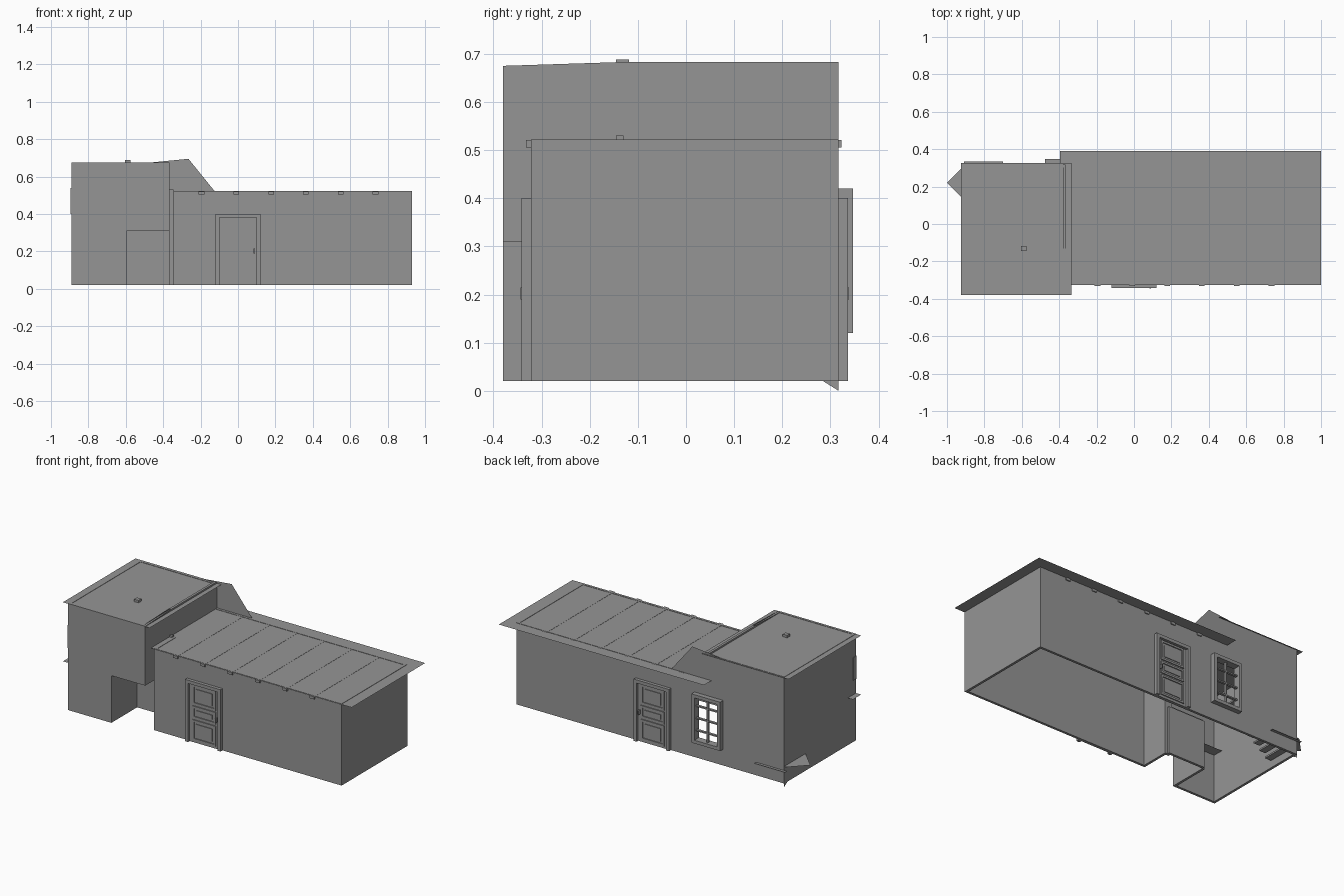
import bpy
import bmesh
from mathutils import Vector

default_cube = bpy.data.objects.get("Cube")
if default_cube:
    bpy.data.objects.remove(default_cube, do_unlink=True)

# One plain plaster grey covers the whole building
plaster = bpy.data.materials.new("plaster_grey")
plaster.use_nodes = True
grey = (0.3, 0.3, 0.3, 1)
plaster.diffuse_color = grey
plaster.node_tree.nodes["Principled BSDF"].inputs["Base Color"].default_value = grey


def finish(name, bm):
    mesh = bpy.data.meshes.new(name)
    bm.to_mesh(mesh)
    bm.free()
    mesh.materials.append(plaster)
    obj = bpy.data.objects.new(name, mesh)
    bpy.context.collection.objects.link(obj)
    return obj


def box(name, x, y, z):
    """Box from three (low, high) ranges."""
    bm = bmesh.new()
    bmesh.ops.create_cube(bm, size=1)
    ranges = [sorted(pair) for pair in (x, y, z)]
    for v in bm.verts:
        v.co = Vector([r[0] if c < 0 else r[1] for c, r in zip(v.co, ranges)])
    return finish(name, bm)


def sheet(name, points):
    """Single flat polygon."""
    bm = bmesh.new()
    bm.faces.new([bm.verts.new(p) for p in points])
    return finish(name, bm)


def flat(name, x, y, z):
    """Horizontal rectangle."""
    return sheet(name, [(x[0], y[0], z), (x[1], y[0], z), (x[1], y[1], z), (x[0], y[1], z)])


def frame(name, x, y, z, width):
    """Four bars round an upright opening."""
    box(name + "_left_bar", (x[1] - width, x[1]), y, z)
    box(name + "_right_bar", (x[0], x[0] + width), y, z)
    inner = (x[0] + width, x[1] - width)
    box(name + "_top_bar", inner, y, (z[1] - width, z[1]))
    box(name + "_bottom_bar", inner, y, (z[0], z[0] + width))


# Shared building lines
thick = 0.015
base, eave, overhang, tower_top = 0.02, 0.522, 0.31, 0.675
west, tower_east, main_west, east = -0.89, -0.365, -0.345, 0.93
tower_front, front, recess, back = -0.38, -0.322, -0.13, 0.317
porch_west = -0.595
full = (base, eave)
upper = (overhang, tower_top)
lower = (base, overhang)

# Main hall walls
box("hall_front_wall", (main_west, east), (front, front + thick), full)
box("hall_east_wall", (east - thick, east), (front, back), full)
box("hall_west_wall", (main_west, main_west + thick), (front, recess), full)

# Back wall with the window opening left free
win_x, win_z = (-0.475, -0.28), (0.12, 0.42)
back_y = (back - thick, back)
box("back_wall_east", (win_x[1], east), back_y, full)
box("back_wall_west", (west, win_x[0]), back_y, full)
box("back_wall_under_window", win_x, back_y, (base, win_z[0]))
box("back_wall_over_window", win_x, back_y, (win_z[1], eave))
box("tower_back_wall", (west, tower_east), back_y, (eave, tower_top))

# Tower walls, overhanging an open porch
box("tower_west_wall", (west, west + thick), (tower_front, back), (base, tower_top))
box("tower_front_wall", (west, tower_east), (tower_front, tower_front + thick), upper)
box("tower_front_lower_wall", (west, porch_west), (tower_front, tower_front + thick), lower)
box("porch_side_wall", (porch_west - thick, porch_west), (tower_front, recess), lower)
box("porch_back_wall", (porch_west, main_west), (recess, recess + thick), lower)
box("porch_ceiling", (porch_west, tower_east), (tower_front, recess), (overhang, overhang + thick))
box("tower_east_front_wall", (tower_east - thick, tower_east), (tower_front, recess), upper)
box("tower_east_back_wall", (tower_east - thick, tower_east), (recess, back), (eave - thick, tower_top))
box("porch_corner_post", (tower_east, main_west), (recess - thick, recess), (base, 0.53))

# Raised parapet on the east side of the tower
rise = tower_top + 0.008
for x in (tower_east - thick, tower_east):
    sheet("tower_parapet", [(x, tower_front, tower_top - thick), (x, back, tower_top - thick),
                            (x, back, rise), (x, recess, rise), (x, tower_front, tower_top)])
flat("tower_parapet_cap", (tower_east - thick, tower_east), (recess, back), rise)

# Sloped back gable between the tower and the hall roof
gable = [(-0.47, tower_top), (-0.265, 0.695), (-0.125, eave), (-0.47, eave)]
sheet("back_gable", [(x, back, z) for x, z in gable])

# Thin roofs
flat("hall_roof", (-0.395, 1), (front - 0.003, 0.39), eave - 0.002)
flat("tower_roof", (-0.925, -0.335), (tower_front, 0.325), tower_top - 0.002)
flat("tower_ledge", (-0.925, porch_west), (tower_front, -0.3), overhang)
box("roof_vent", (-0.605, -0.575), (-0.145, -0.118), (tower_top - thick, 0.688))

# Beams poking through both long walls
for i in range(6):
    x = -0.195 + 0.186 * i
    box("roof_beam", (x - thick, x + thick), (front - 0.01, back + 0.006), (0.505, eave - 0.001))


# Panelled doors
def door(side, wall, out):
    def depth(a, b):
        return (wall + out * a, wall + out * b)
    post, top = 0.02, 0.4
    half = 0.12
    for s in (-1, 1):
        box(side + "_door_post", (s * (half - post), s * half), depth(-thick, 0.02), (base, top))
    box(side + "_door_lintel", (post - half, half - post), depth(-thick, 0.02), (top - post, top))
    box(side + "_door_leaf", (post - half, half - post), depth(-thick, 0.004), (base, top - post))
    for low, high in ((0.035, 0.16), (0.17, 0.245), (0.255, 0.375)):
        frame(side + "_door_panel", (-0.08, 0.08), depth(0, 0.01), (low, high), 0.012)
        box(side + "_door_panel_field", (-0.055, 0.055), depth(0, 0.008), (low + 0.024, high - 0.024))
    box(side + "_door_handle", (0.084, 0.092), depth(0, 0.022), (0.19, 0.215))


door("front", front, -1)
door("back", back, 1)

# Open window with glazing bars
frame("window_frame", win_x, (back - thick, 0.347), win_z, 0.02)
middle = sum(win_x) / 2
bar = 0.004
bar_y = (back, back + thick)
box("window_upright_bar", (middle - bar, middle + bar), bar_y, win_z)
for i in range(1, 4):
    z = win_z[0] + (win_z[1] - win_z[0]) * i / 4
    box("window_cross_bar", win_x, bar_y, (z - bar, z + bar))

# Inner stair and its landing, which poke through the tower corner
steps = 8
for i in range(steps):
    x = -0.87 + i * 0.04
    z = 0.06 + i * 0.032
    box("stair_step", (x, x + 0.042), (0.12, back - thick), (z, z + 0.01))
flat("stair_tread_edge", (-0.91, -0.7), (back, 0.335), 0.1)
sheet("stair_landing", [(-1, 0.22, 0.125), (west, 0.11, 0.125),
                        (west, back, 0.125), (-0.905, back, 0.125)])
sheet("stair_string_tip", [(west, 0.285, base), (west, back, 0), (west, back, 0.13)])
box("tower_wall_plate", (west - 0.005, west), (tower_front, -0.35), (0.4, 0.54))
